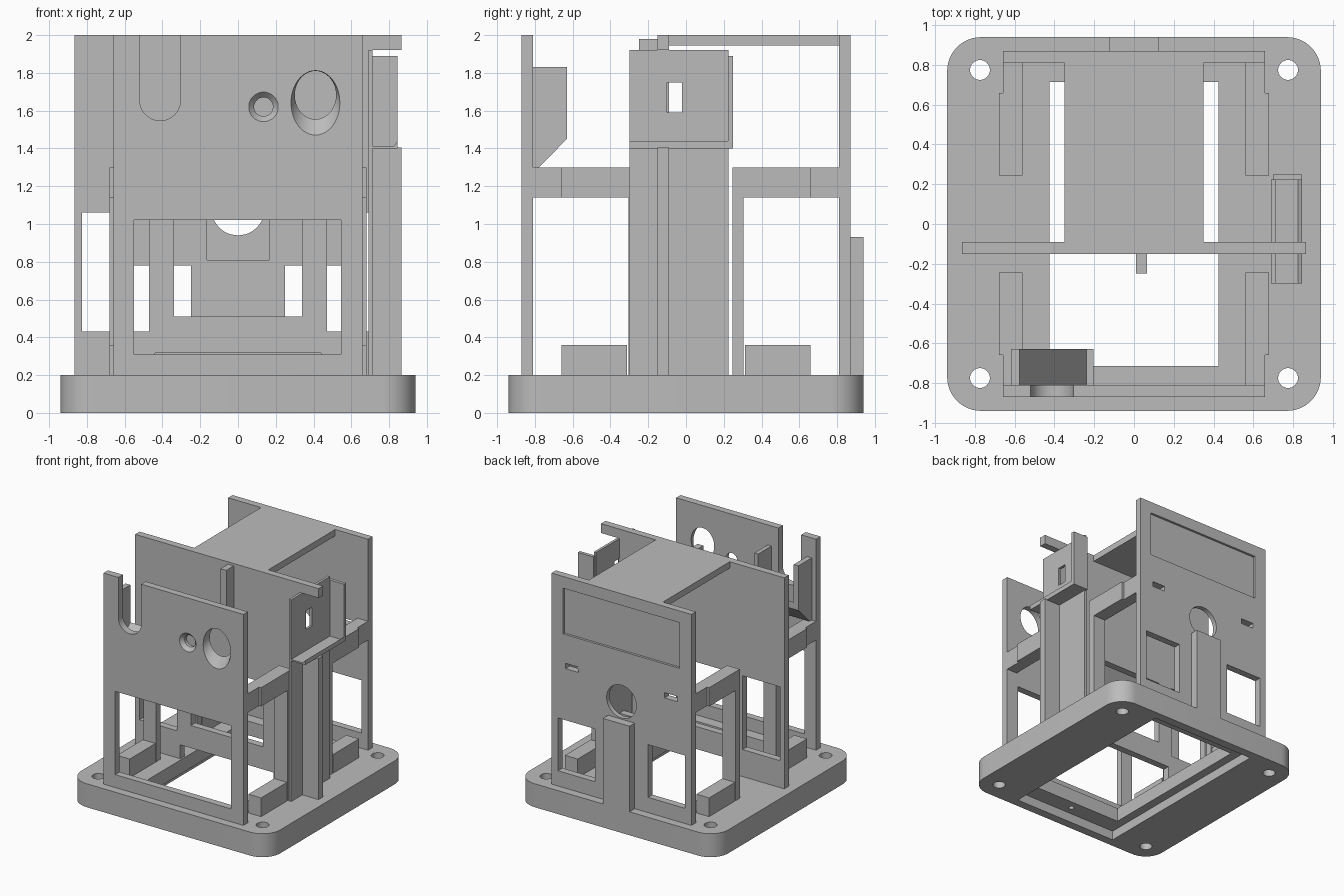
import bpy, bmesh
from math import cos, sin, tau

cube = bpy.data.objects.get("Cube")
if cube:
    bpy.data.objects.remove(cube, do_unlink=True)

grey = bpy.data.materials.new("plain grey")
grey.use_nodes = True
GREY = (0.5, 0.5, 0.5, 1)
grey.diffuse_color = GREY
grey.node_tree.nodes["Principled BSDF"].inputs["Base Color"].default_value = GREY


def finish(name, bm):
    bmesh.ops.recalc_face_normals(bm, faces=bm.faces)
    mesh = bpy.data.meshes.new(name)
    bm.to_mesh(mesh)
    bm.free()
    mesh.materials.append(grey)
    obj = bpy.data.objects.new(name, mesh)
    bpy.context.collection.objects.link(obj)
    return obj


def loft(name, ring_a, ring_b):
    """Solid between two matching rings of points."""
    bm = bmesh.new()
    a = [bm.verts.new(p) for p in ring_a]
    b = [bm.verts.new(p) for p in ring_b]
    bm.faces.new(a)
    bm.faces.new(b)
    for i in range(len(a)):
        j = (i + 1) % len(a)
        bm.faces.new((a[i], a[j], b[j], b[i]))
    return finish(name, bm)


def box(name, x0, x1, y0, y1, z0, z1):
    ring = [(x0, y0), (x1, y0), (x1, y1), (x0, y1)]
    return loft(name, [(x, y, z0) for x, y in ring], [(x, y, z1) for x, y in ring])


def prism_x(name, x0, x1, profile):
    """Extrude a y-z profile along x."""
    return loft(name, [(x0, y, z) for y, z in profile], [(x1, y, z) for y, z in profile])


def oval(x, y, z, rx, rz, n=48):
    return [(x + rx * cos(tau * i / n), y, z + rz * sin(tau * i / n)) for i in range(n)]


def hole_y(x, z, r, y0, y1):
    return loft("cutter", oval(x, y0, z, r, r), oval(x, y1, z, r, r))


def hole_z(x, y, r, z0, z1):
    ring = oval(x, 0, y, r, r, 32)
    return loft("cutter", [(a, b, z0) for a, _, b in ring], [(a, b, z1) for a, _, b in ring])


def slot(x0, x1, y0, y1, z0, z1):
    return box("cutter", x0, x1, y0, y1, z0, z1)


def cut(obj, *cutters):
    for c in cutters:
        c.hide_render = True
        mod = obj.modifiers.new("cut", 'BOOLEAN')
        mod.operation, mod.solver, mod.object = 'DIFFERENCE', 'EXACT', c
        bpy.context.view_layer.update()
        graph = bpy.context.evaluated_depsgraph_get()
        mesh = bpy.data.meshes.new_from_object(obj.evaluated_get(graph))
        obj.modifiers.clear()
        obj.data = mesh
        bpy.data.objects.remove(c, do_unlink=True)


SIDES = (-1, 1)
CORNERS = [(sx, sy) for sx in SIDES for sy in SIDES]

# Base: rounded frame with a stepped opening, corner holes and blind screw holes
base = box("base", -.94, .94, -.94, .94, 0, .2)
bm = bmesh.new()
bm.from_mesh(base.data)
upright = [e for e in bm.edges if abs(e.verts[0].co.z - e.verts[1].co.z) > .1]
bmesh.ops.bevel(bm, geom=upright, offset=.17, segments=12, profile=.5, affect='EDGES')
bm.to_mesh(base.data)
bm.free()
cut(base, slot(-.425, .425, -.715, .715, -1, 1), slot(-.5, .5, -.865, .865, -1, .08))
cut(base, *[hole_z(.775 * sx, .775 * sy, .05, -1, 1) for sx, sy in CORNERS])
cut(base, *[hole_z(0, .79 * s, .022, 0, .15) for s in SIDES])

# Front panel: wide window, open-topped notch, countersunk hole and slanted oval hole
front = box("front_panel", -.66, .66, -.87, -.81, .19, 2)
cut(front,
    slot(-.55, .545, -1, -.7, .31, 1.02),
    slot(-.52, -.305, -1, -.7, 1.655, 3),
    hole_y(-.4125, 1.655, .1075, -1, -.7),
    loft("cutter", oval(.135, -.872, 1.62, .08, .08), oval(.135, -.84, 1.62, .05, .05)),
    hole_y(.135, 1.62, .05, -1, -.7),
    loft("cutter", oval(.41, -.872, 1.64, .13, .172), oval(.41, -.806, 1.685, .108, .125)))

# Holder behind the notch: two cheeks and a sloping floor
cheek = [(-.815, 1.83), (-.63, 1.83), (-.63, 1.45), (-.78, 1.3), (-.815, 1.3)]
floor = [(-.63, 1.45), (-.78, 1.3), (-.815, 1.3), (-.815, 1.34), (-.63, 1.51)]
prism_x("holder_cheek_right", -.62, -.575, cheek)
prism_x("holder_cheek_left", -.24, -.205, cheek)
prism_x("holder_floor", -.6, -.22, floor)

# Middle panel: lower openings between posts, and a gap for the side bracket
middle = box("middle_panel", -.865, .865, -.15, -.09, .19, 2)
cut(middle,
    slot(-.825, -.47, -1, 1, .43, 1.06),
    slot(.47, .69, -1, 1, .43, 1.06),
    slot(-.34, .34, -1, 1, .51, 1.06),
    slot(-.44, .44, -1, 1, 0, .318),
    slot(.70, 1, -1, 1, 1.405, 1.92))
box("middle_peg", .01, .065, -.25, -.145, 1.5, 1.98)

# Back panel: shallow label recess, round hole, two windows and two slots
back = box("back_panel", -.66, .66, .81, .87, .19, 2)
cut(back, slot(-.55, .55, .85, 1, 1.51, 1.9),
    slot(-.165, .165, .7, .83, .81, 1.3),
    hole_y(0, 1.08, .14, .7, 1))
for s in SIDES:
    lo, hi = sorted((.25 * s, .6 * s))
    cut(back, slot(lo, hi, .7, 1, .33, .78),
        slot(.467 * s - .06, .467 * s + .06, .7, 1, 1.22, 1.265))
tongue = box("back_tongue", -.125, .125, .865, .94, .19, .93)
cut(tongue, hole_y(0, 1.08, .14, .7, 1.1))

# Top plate joining the middle and back panels
box("top_plate", -.35, .35, -.1, .82, 1.945, 2)

# Side frames: post, stepped rail and low block at each corner
for sx, sy in CORNERS:
    tag = ("left" if sx > 0 else "right") + ("_back" if sy > 0 else "_front")

    def part(name, x0, x1, y0, y1, z0, z1):
        xs, ys = sorted((x0 * sx, x1 * sx)), sorted((y0 * sy, y1 * sy))
        box(f"{name}_{tag}", *xs, *ys, z0, z1)

    part("side_post", .56, .68, .245, .305, .19, 1.3)
    part("side_rail", .56, .68, .3, .66, 1.14, 1.3)
    part("side_rail_end", .56, .66, .655, .815, 1.14, 1.3)
    part("side_block", .56, .68, .312, .66, .19, .36)

# Side bracket: tall plate with a window, shelf with a raised lip, and a back flap
plate = box("bracket_plate", .69, .712, -.3, .225, .19, 1.92)
cut(plate, slot(.5, 1, -.1, -.02, 1.59, 1.75))
box("bracket_shelf", .705, .845, -.3, .225, 1.4, 1.412)
lip = [(.82, 1.405), (.845, 1.405), (.845, 1.44)]
loft("bracket_lip", [(x, -.3, z) for x, z in lip], [(x, .225, z) for x, z in lip])
box("bracket_flap", .7, .845, .222, .25, 1.4, 1.89)

# Smooth the round walls while keeping the edges sharp
for obj in bpy.context.collection.objects:
    if obj.type == 'MESH' and obj.data.materials and obj.data.materials[0] == grey:
        obj.select_set(True)
        bpy.context.view_layer.objects.active = obj
bpy.ops.object.shade_smooth_by_angle()
